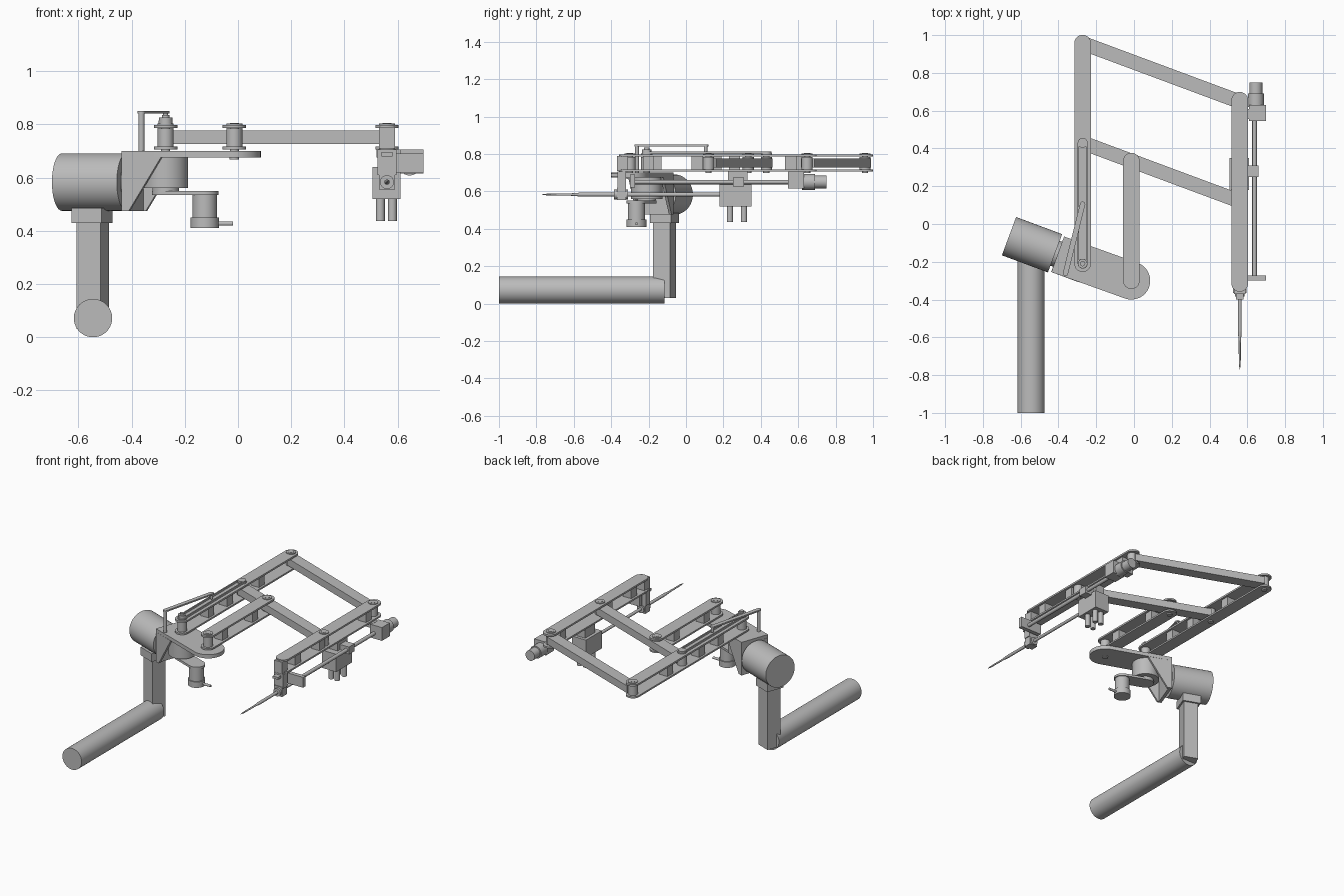
import bpy, bmesh, math
from mathutils import Vector, Matrix

old = bpy.data.objects.get("Cube")
if old:
    bpy.data.objects.remove(old)

grey = bpy.data.materials.new("machine_grey")
grey.use_nodes = True
grey.diffuse_color = (0.5, 0.5, 0.5, 1)
grey.node_tree.nodes["Principled BSDF"].inputs["Base Color"].default_value = (0.5, 0.5, 0.5, 1)

TILT = math.radians(-20.4)
U = Vector((math.cos(TILT), math.sin(TILT), 0))   # along the shoulder axis
V = Vector((-U.y, U.x, 0))                        # across it
made = []


def finish(name, bm):
    bmesh.ops.recalc_face_normals(bm, faces=bm.faces)
    mesh = bpy.data.meshes.new(name)
    bm.to_mesh(mesh)
    bm.free()
    mesh.materials.append(grey)
    ob = bpy.data.objects.new(name, mesh)
    bpy.context.collection.objects.link(ob)
    made.append(ob)
    return ob


def cyl(name, a, b, r, r2=None, sides=40):
    a, b = Vector(a), Vector(b)
    turn = (b - a).to_track_quat('Z', 'Y').to_matrix().to_4x4()
    bm = bmesh.new()
    bmesh.ops.create_cone(bm, cap_ends=True, segments=sides, radius1=r,
                          radius2=r if r2 is None else r2, depth=(b - a).length,
                          matrix=Matrix.Translation((a + b) / 2) @ turn)
    return finish(name, bm)


def post(name, xy, z0, z1, r):
    return cyl(name, (*xy, z0), (*xy, z1), r)


def box(name, x, y, z, angle=0):
    """Box from (low, high) ranges, turned about its own centre."""
    mid = Vector([sum(s) / 2 for s in (x, y, z)])
    size = [s[1] - s[0] for s in (x, y, z)]
    bm = bmesh.new()
    bmesh.ops.create_cube(bm, size=1, matrix=Matrix.Translation(mid)
                          @ Matrix.Rotation(angle, 4, 'Z') @ Matrix.Diagonal((*size, 1)))
    return finish(name, bm)


def extrude(name, points, offset):
    bm = bmesh.new()
    face = bm.faces.new([bm.verts.new(p) for p in points])
    out = bmesh.ops.extrude_face_region(bm, geom=[face])["geom"]
    bmesh.ops.translate(bm, vec=offset, verts=[v for v in out if isinstance(v, bmesh.types.BMVert)])
    return finish(name, bm)


def link(name, a, b, r, z0, z1, square_start=False):
    """Flat bar with rounded ends."""
    a, b = Vector((*a, z0)), Vector((*b, z0))
    d = (b - a).normalized()
    n = Vector((-d.y, d.x, 0))
    arc = [math.pi * i / 16 for i in range(17)]
    pts = [b + r * (math.sin(t) * d - math.cos(t) * n) for t in arc]
    if square_start:
        pts += [a + r * n, a - r * n]
    else:
        pts += [a + r * (math.cos(t) * n - math.sin(t) * d) for t in arc]
    return extrude(name, pts, (0, 0, z1 - z0))


# Base tube, upright post and shoulder motor
AXIS_Z = 0.583
cyl("base_tube", (-0.545, -1, 0.072), (-0.545, -0.115, 0.072), 0.072, sides=64)
box("upright_post", (-0.594, -0.498), (-0.163, -0.067), (0.03, 0.44), TILT)
box("post_collar", (-0.608, -0.488), (-0.175, -0.055), (0.43, 0.485), TILT)
hub = Vector((-0.418, -0.155, AXIS_Z))
cyl("shoulder_motor", hub - 0.26 * U, hub, 0.108, sides=64)
cyl("shoulder_flange", hub, hub + 0.02 * U, 0.07)

# Shoulder bracket: back plate, two gussets and the carrying plate
back = hub + 0.015 * U
low, high = Vector((0, 0, -0.108)), Vector((0, 0, 0.095))
extrude("bracket_back", [back - 0.1 * V + low, back + 0.1 * V + low,
                         back + 0.1 * V + high, back - 0.1 * V + high], 0.02 * U)
for side, shift in (("right", -0.1), ("left", 0.085)):
    root = back + shift * V
    extrude(side + "_gusset", [root + low, root + low + 0.03 * U,
                               root + high + 0.16 * U, root + high], 0.015 * V)
ELBOW = (-0.014, -0.3)
link("carrying_plate", back.xy, ELBOW, 0.1, 0.675, 0.7, True)

# Arm drive under the plate with its encoder arm
DRIVE = (-0.272, -0.21)
ENCODER = (-0.125, -0.265)
post("arm_drive", DRIVE, 0.56, 0.68, 0.085)
post("arm_drive_cap", DRIVE, 0.535, 0.56, 0.05)
link("encoder_arm", DRIVE, ENCODER, 0.052, 0.535, 0.55)
post("encoder_body", ENCODER, 0.44, 0.54, 0.046)
post("encoder_base", ENCODER, 0.41, 0.45, 0.053)
cyl("encoder_plug", (-0.1, -0.265, 0.427), (-0.018, -0.265, 0.427), 0.008)

# Parallel linkage: paired plates with spacers
BOTTOM, TOP = (0.705, 0.716), (0.786, 0.798)
bars = {
    "long_bar": (-0.272, -0.21, 0.957, (0.06, 0.26, 0.6)),
    "short_bar": (-0.014, -0.3, 0.333, (-0.16, 0.16)),
    "tool_bar": (0.56, -0.315, 0.655, (-0.34, -0.2, 0.06, 0.56)),
}
for name, (x, y0, y1, spacers) in bars.items():
    for tag, layer in (("lower", BOTTOM), ("upper", TOP)):
        link(f"{name}_{tag}", (x, y0), (x, y1), 0.044, *layer)
    for i, y in enumerate(spacers):
        box(f"{name}_spacer_{i}", (x - 0.03, x + 0.03), (y - 0.03, y + 0.03), (0.71, 0.79))


def along(x, ref):
    return (x, ref[1] + (x - ref[0]) * math.tan(TILT))


# Slanted cross beams
beams = {"rear_beam": (-0.272, 0.957), "middle_beam": (-0.272, 0.43)}
pivots = [DRIVE, ELBOW, (-0.014, 0.333)]
for name, start in beams.items():
    end = along(0.56, start)
    mid = (Vector(start) + Vector(end)) / 2
    half = (Vector(end) - Vector(start)).length / 2 - 0.01
    box(name, (mid.x - half, mid.x + half), (mid.y - 0.038, mid.y + 0.038), (0.727, 0.776), TILT)
    pivots += [start, end]

# Pivot pins with washers
for i, p in enumerate(pivots):
    post(f"pivot_pin_{i}", p, 0.697, 0.805, 0.017)
    post(f"pivot_collar_{i}", p, 0.717, 0.785, 0.03)
    post(f"pivot_washer_{i}", p, 0.797, 0.803, 0.03)
post("elbow_nut", ELBOW, 0.667, 0.68, 0.018)

# Counter spring loop and its overhead arm
ANCHOR = (-0.272, 0.43)
post("drive_spindle", DRIVE, 0.8, 0.825, 0.025)
for tag, x in (("right", -0.298), ("left", -0.254)):
    box(f"spring_{tag}", (x, x + 0.008), (-0.21, 0.43), (0.801, 0.813))
for tag, p in (("front", DRIVE), ("rear", ANCHOR)):
    post(f"spring_end_{tag}", p, 0.8, 0.814, 0.026)
post("spindle_tip", DRIVE, 0.82, 0.835, 0.014)
FOOT, TIP = (-0.363, -0.262), (-0.272, 0.105)
post("overhead_post", FOOT, 0.69, 0.842, 0.011)
link("overhead_arm", FOOT, TIP, 0.014, 0.84, 0.85)
post("overhead_pin", TIP, 0.81, 0.845, 0.009)

# Feed screw beside the tool bar
SX, SZ = 0.638, 0.65
cyl("feed_screw", (SX, -0.29, SZ), (SX, 0.6, SZ), 0.012)
box("feed_mount", (0.61, 0.698), (0.545, 0.63), (0.615, 0.705))
cyl("feed_motor", (0.645, 0.62, SZ), (0.645, 0.69, SZ), 0.042)
cyl("feed_motor_end", (0.645, 0.69, SZ), (0.645, 0.75, SZ), 0.034)
box("feed_mount_arm", (0.52, 0.62), (0.555, 0.61), (0.675, 0.706))
box("feed_bearing", (0.54, 0.698), (-0.3, -0.272), (0.62, 0.69))
box("feed_nut", (0.59, 0.658), (0.25, 0.31), (0.625, 0.675))

# Tool carriage with four pegs
box("carriage_hanger", (0.525, 0.59), (0.225, 0.33), (0.63, 0.706))
box("carriage", (0.505, 0.61), (0.18, 0.35), (0.52, 0.64))
for i, x in enumerate((0.535, 0.58)):
    for j, y in enumerate((0.235, 0.31)):
        post(f"carriage_peg_{i}{j}", (x, y), 0.437, 0.53, 0.017)

# Probe rod guided at the front of the tool bar
PX = 0.56
box("guide_hanger", (0.525, 0.595), (-0.365, -0.32), (0.61, 0.706))
box("guide_block", (0.53, 0.59), (-0.37, -0.32), (0.555, 0.62))
box("guide_tab", (0.54, 0.58), (-0.4, -0.36), (0.68, 0.696))
for name, y0, y1, r, r2 in (("probe_rod", 0.2, -0.57, 0.01, 0.01),
                            ("probe_neck", -0.57, -0.62, 0.01, 0.006),
                            ("probe_needle", -0.62, -0.74, 0.006, 0.005),
                            ("probe_tip", -0.74, -0.77, 0.005, 0.001),
                            ("probe_bush", -0.31, -0.385, 0.026, 0.026)):
    cyl(name, (PX, y0, AXIS_Z), (PX, y1, AXIS_Z), r, r2, 24)

# Smooth the round parts, keep edges sharp
bpy.ops.object.select_all(action='DESELECT')
for ob in made:
    ob.select_set(True)
bpy.context.view_layer.objects.active = made[0]
bpy.ops.object.shade_smooth_by_angle(angle=math.radians(30))
